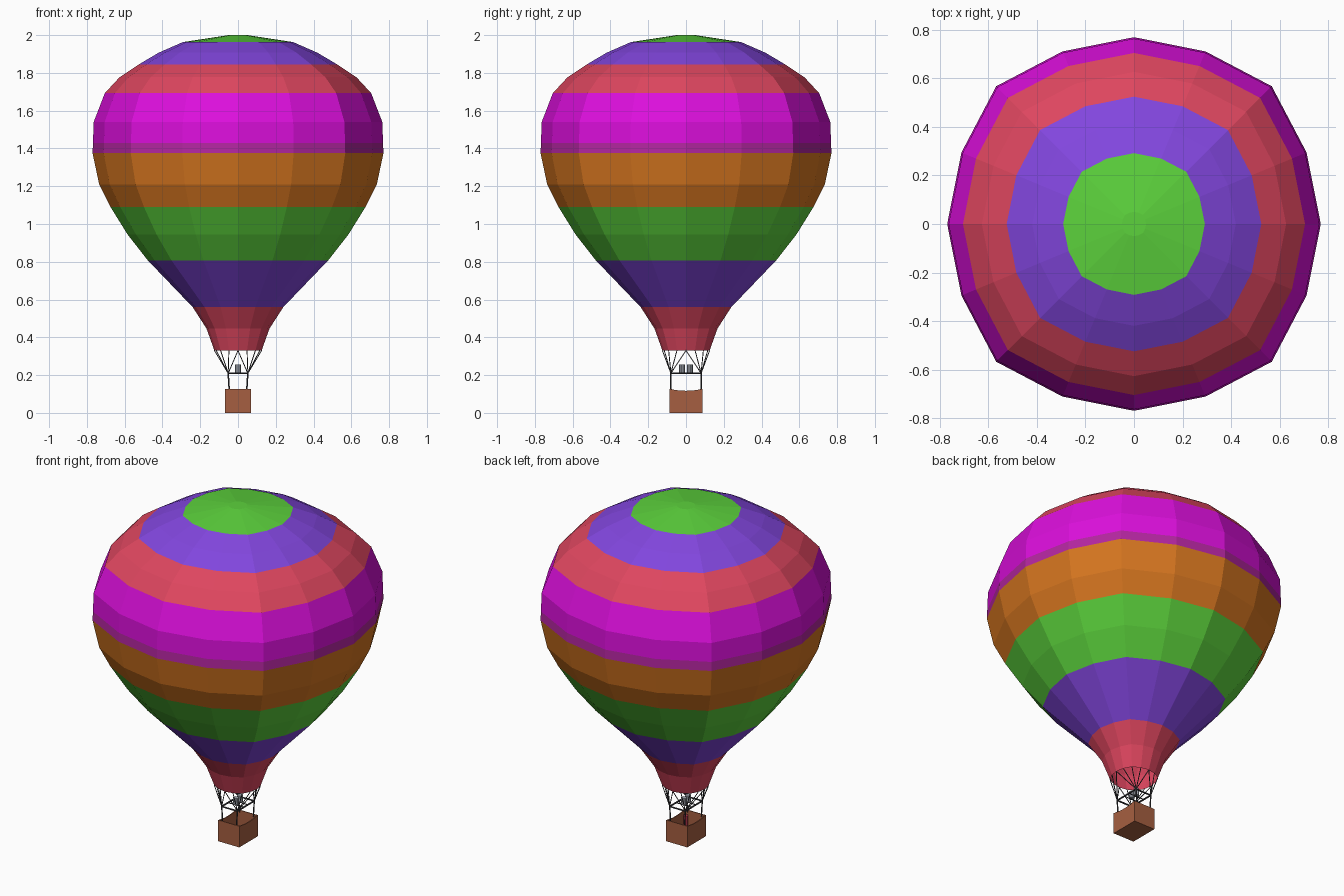
import bpy, bmesh, math
from mathutils import Vector

if "Cube" in bpy.data.objects:
    bpy.data.objects.remove(bpy.data.objects["Cube"])


def mat(name, r, g, b):
    m = bpy.data.materials.new(name)
    lin = [((c / 255 + 0.055) / 1.055) ** 2.4 if c > 10 else c / 255 / 12.92 for c in (r, g, b)]
    m.diffuse_color = (*lin, 1)
    m.use_nodes = True
    m.node_tree.nodes["Principled BSDF"].inputs["Base Color"].default_value = m.diffuse_color
    return m


GREEN = mat("green", 92, 210, 60)
VIOLET = mat("violet", 130, 70, 222)
RED = mat("coral_red", 222, 70, 95)
MAGENTA = mat("magenta", 220, 15, 220)
PINK = mat("seam_purple", 180, 38, 160)
ORANGE = mat("orange", 216, 119, 32)
BROWN = mat("wicker_brown", 166, 95, 65)
DARK = mat("dark_metal", 62, 62, 66)
STEEL = mat("steel", 165, 170, 180)


def finish(name, bm, mats):
    me = bpy.data.meshes.new(name)
    bm.to_mesh(me)
    bm.free()
    for m in mats:
        me.materials.append(m)
    ob = bpy.data.objects.new(name, me)
    bpy.context.collection.objects.link(ob)
    return ob


def add_rod(bm, a, b, r, n=6):
    a, b = Vector(a), Vector(b)
    d = b - a
    ret = bmesh.ops.create_cone(bm, cap_ends=True, segments=n, radius1=r, radius2=r, depth=d.length)
    rot = d.to_track_quat('Z', 'Y')
    for v in ret["verts"]:
        v.co = rot @ v.co + (a + b) / 2


# Envelope: 16-sided lathe, (radius, height) from mouth to crown
SIDES = 16
profile = [(0.125, 0.33), (0.167, 0.447), (0.24, 0.56), (0.36, 0.685), (0.478, 0.808),
           (0.585, 0.945), (0.675, 1.09), (0.735, 1.21), (0.77, 1.375), (0.768, 1.428),
           (0.764, 1.54), (0.705, 1.693), (0.627, 1.777), (0.525, 1.845), (0.42, 1.907),
           (0.292, 1.963), (0.05, 2.0)]
# stripes: upper height of each colour
stripes = [(0.56, RED), (0.808, VIOLET), (1.09, GREEN), (1.375, ORANGE), (1.428, PINK),
           (1.693, MAGENTA), (1.845, RED), (1.963, VIOLET), (2.1, GREEN)]
env_mats = [RED, VIOLET, GREEN, ORANGE, PINK, MAGENTA]


def ring_point(r, z, i):
    a = 2 * math.pi * i / SIDES
    if i % 4 == 2:          # diagonal gores bulge slightly
        r *= 1.043
    return Vector((r * math.cos(a), r * math.sin(a), z))


bm = bmesh.new()
rings = [[bm.verts.new(ring_point(r, z, i)) for i in range(SIDES)] for r, z in profile]
for lo, hi in zip(rings, rings[1:]):
    for i in range(SIDES):
        j = (i + 1) % SIDES
        bm.faces.new((lo[i], lo[j], hi[j], hi[i]))
bm.faces.new(rings[-1])
for f in bm.faces:
    z = f.calc_center_median().z
    f.material_index = env_mats.index(next(m for top, m in stripes if z < top))
finish("envelope", bm, env_mats)

# Basket: open box whose long rims dip in the middle
BX, BY, N = 0.07, 0.088, 6
ys = [-BY + 2 * BY * k / N for k in range(N + 1)]
outline = [(BX, y) for y in ys] + [(-BX, y) for y in reversed(ys)]
bm = bmesh.new()
low = [bm.verts.new((x, y, 0)) for x, y in outline]
top = [bm.verts.new((x, y, 0.117 + 0.01 * (y / BY) ** 2)) for x, y in outline]
for i in range(len(low)):
    j = (i + 1) % len(low)
    bm.faces.new((low[i], low[j], top[j], top[i]))
bm.faces.new(list(reversed(low)))
basket = finish("basket", bm, [BROWN])
sol = basket.modifiers.new("walls", 'SOLIDIFY')
sol.thickness, sol.offset = 0.006, -1

# Burner frame: rectangle, cross bars and posts down to the basket
FX, FY, FZ = 0.052, 0.08, 0.21
bm = bmesh.new()
for s in (-1, 1):
    add_rod(bm, (s * FX, -FY, FZ), (s * FX, FY, FZ), 0.005)
    add_rod(bm, (-FX, s * FY, FZ), (FX, s * FY, FZ), 0.005)
    add_rod(bm, (-FX, s * 0.02, FZ), (FX, s * 0.02, FZ), 0.003)
    for t in (-1, 1):
        add_rod(bm, (s * FX, t * FY, FZ), (s * 0.046, t * 0.08, 0.115), 0.004)
finish("burner_frame", bm, [DARK])

# Ropes: each frame corner fans out to five points on the mouth
bm = bmesh.new()
for c in range(4):
    a = math.pi / 4 + c * math.pi / 2
    corner = (math.copysign(FX, math.cos(a)), math.copysign(FY, math.sin(a)), FZ)
    for k in range(5):
        add_rod(bm, corner, ring_point(0.125, 0.331, (c * 4 + k) % SIDES), 0.0025, 5)
finish("ropes", bm, [DARK])

# Twin burners
bm = bmesh.new()
for s in (-1, 1):
    add_rod(bm, (0, s * 0.02, 0.215), (0, s * 0.02, 0.255), 0.016, 10)
finish("burners", bm, [STEEL])

# Small red cylinder in a basket corner
bm = bmesh.new()
add_rod(bm, (0.045, -0.062, 0.006), (0.045, -0.062, 0.105), 0.014, 10)
finish("gas_bottle", bm, [RED])
